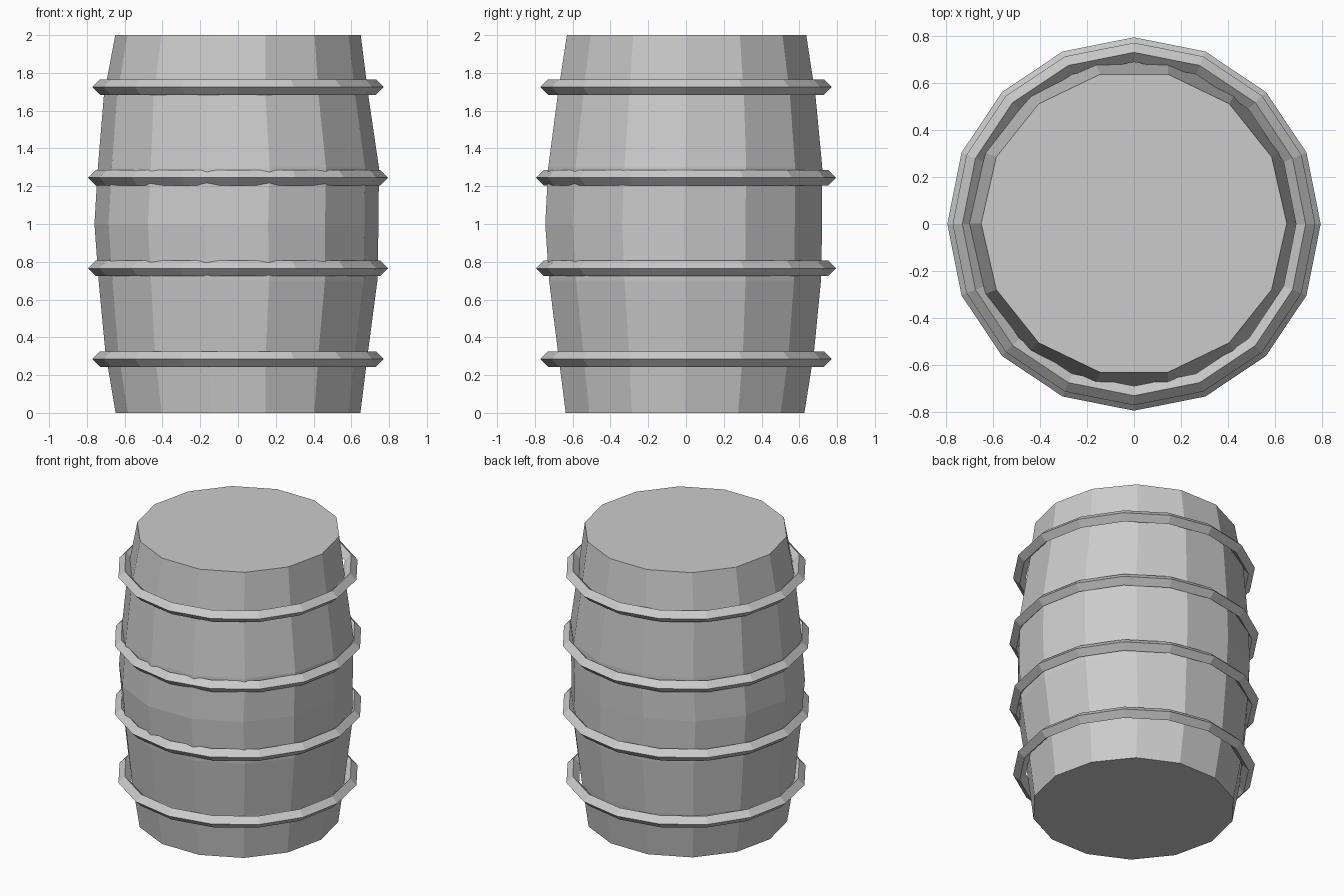
import bpy
import bmesh
from math import cos, sin, tau

cube = bpy.data.objects.get("Cube")
if cube:
    bpy.data.objects.remove(cube, do_unlink=True)

# One plain grey for the whole barrel
grey = bpy.data.materials.new("plain grey")
grey.use_nodes = True
color = (0.6, 0.6, 0.6, 1)
grey.diffuse_color = color
grey.node_tree.nodes["Principled BSDF"].inputs["Base Color"].default_value = color

SIDES = 14

# Barrel body: stacked rings of height, radius and a slight hand-made offset
profile = [
    (0.0, 0.648, 0.0, -0.005),
    (0.32, 0.695, -0.007, 0.0),
    (0.7, 0.738, 0.0, -0.005),
    (1.0, 0.752, -0.008, -0.012),
    (1.3, 0.744, 0.002, -0.004),
    (1.68, 0.7, -0.01, 0.003),
    (2.0, 0.65, 0.0, 0.003),
]
bm = bmesh.new()
rings = []
for z, r, dx, dy in profile:
    rings.append([bm.verts.new((dx + r * cos(tau * i / SIDES),
                                dy + r * sin(tau * i / SIDES), z))
                  for i in range(SIDES)])
for low, high in zip(rings, rings[1:]):
    for i in range(SIDES):
        j = (i + 1) % SIDES
        bm.faces.new((low[i], low[j], high[j], high[i]))

# Flat lid and base
bm.faces.new(rings[-1])
bm.faces.new(rings[0][::-1])
mesh = bpy.data.meshes.new("barrel_body")
bm.to_mesh(mesh)
bm.free()
mesh.materials.append(grey)
body = bpy.data.objects.new("barrel_body", mesh)
bpy.context.collection.objects.link(body)


# Hoops: rings with a diamond cross-section
def add_hoop(name, z, radius):
    bpy.ops.mesh.primitive_torus_add(
        major_segments=16, minor_segments=4,
        major_radius=radius, minor_radius=0.041, location=(0, 0, z))
    hoop = bpy.context.object
    hoop.name = name
    hoop.data.materials.append(grey)


add_hoop("bottom_hoop", 0.285, 0.73)
add_hoop("lower_middle_hoop", 0.765, 0.753)
add_hoop("upper_middle_hoop", 1.245, 0.753)
add_hoop("top_hoop", 1.725, 0.73)
